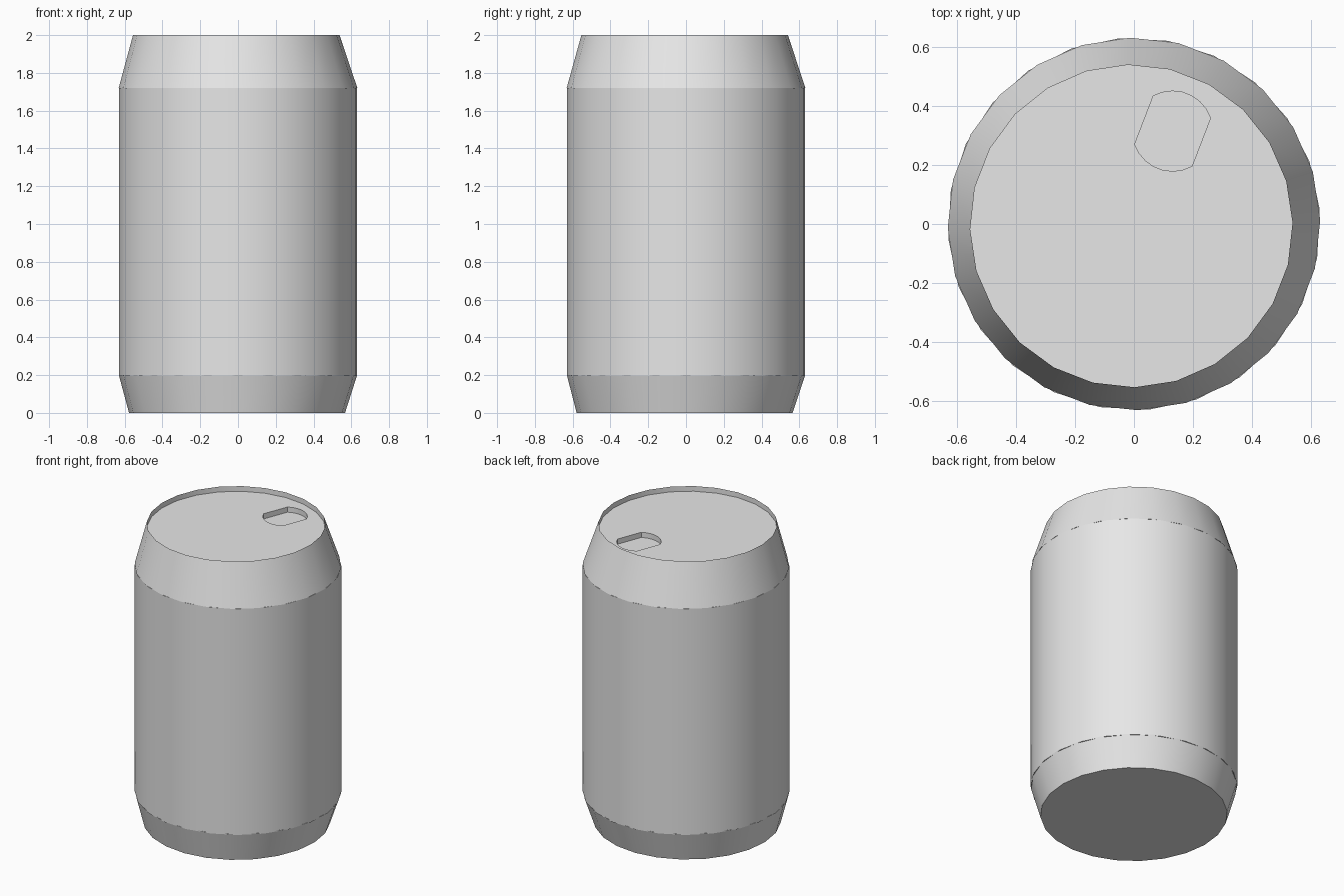
import bpy, bmesh
from math import sin, cos, radians, asin, pi

if "Cube" in bpy.data.objects:
    bpy.data.objects.remove(bpy.data.objects["Cube"])

SIDES = 24
grey = bpy.data.materials.new("plain_grey")
grey.use_nodes = True
grey.diffuse_color = (0.8, 0.8, 0.8, 1)
grey.node_tree.nodes["Principled BSDF"].inputs["Base Color"].default_value = (0.8, 0.8, 0.8, 1)


def ring(bm, radius, z, turn=0, centre=(0, 0)):
    angles = [2 * pi * i / SIDES + radians(turn) for i in range(SIDES)]
    return [bm.verts.new((centre[0] + radius * cos(a), centre[1] + radius * sin(a), z)) for a in angles]


def bridge(bm, low, high):
    n = len(low)
    for i in range(n):
        j = (i + 1) % n
        bm.faces.new((low[i], low[j], high[j], high[i]))


def finish(bm, name):
    bmesh.ops.recalc_face_normals(bm, faces=bm.faces)
    mesh = bpy.data.meshes.new(name)
    bm.to_mesh(mesh)
    bm.free()
    mesh.materials.append(grey)
    ob = bpy.data.objects.new(name, mesh)
    bpy.context.collection.objects.link(ob)
    bpy.ops.object.select_all(action="DESELECT")
    ob.select_set(True)
    bpy.context.view_layer.objects.active = ob
    bpy.ops.object.shade_smooth_by_angle(angle=radians(30))


def band(name, low, high):
    bm = bmesh.new()
    a, b = ring(bm, *low), ring(bm, *high)
    bridge(bm, a, b)
    bm.faces.new(a)
    bm.faces.new(b)
    finish(bm, name)


# Straight wall and tapered base
band("can_body", (0.632, 0.195, 4.5), (0.632, 1.72, 4.5))
band("can_base", (0.572, 0, 1.2, (-0.005, -0.007)), (0.631, 0.2, 1.2))

# Tapered shoulder, with a recessed lid inside the rim
LID_Z, HOLE_Z = 1.965, 1.93
bm = bmesh.new()
foot = ring(bm, 0.632, 1.72, 1.2)
rim = ring(bm, 0.547, 2, 1.2, (-0.009, -0.007))
lid = ring(bm, 0.547, LID_Z, 1.2, (-0.009, -0.007))
bm.faces.new(foot)
bridge(bm, foot, rim)
bridge(bm, rim, lid)

# Drinking hole: a disc clipped by two parallel sides
HOLE_R, HALF_WIDTH, AXIS, STEPS = 0.136, 0.104, radians(69), 7
spread = asin(HALF_WIDTH / HOLE_R)
angles = [AXIS + end + spread * (2 * i / STEPS - 1) for end in (0, pi) for i in range(STEPS + 1)]


def hole_loop(z):
    return [bm.verts.new((0.131 + HOLE_R * cos(a), 0.315 + HOLE_R * sin(a), z)) for a in angles]


hole_top, hole_floor = hole_loop(LID_Z), hole_loop(HOLE_Z)
bridge(bm, hole_floor, hole_top)
bm.faces.new(hole_floor)

# Lid surface between the rim and the hole
edges = [bm.edges.get((loop[i - 1], loop[i])) for loop in (lid, hole_top) for i in range(len(loop))]
bmesh.ops.triangle_fill(bm, use_beauty=True, use_dissolve=False, edges=edges, normal=(0, 0, 1))
finish(bm, "can_shoulder_and_lid")
